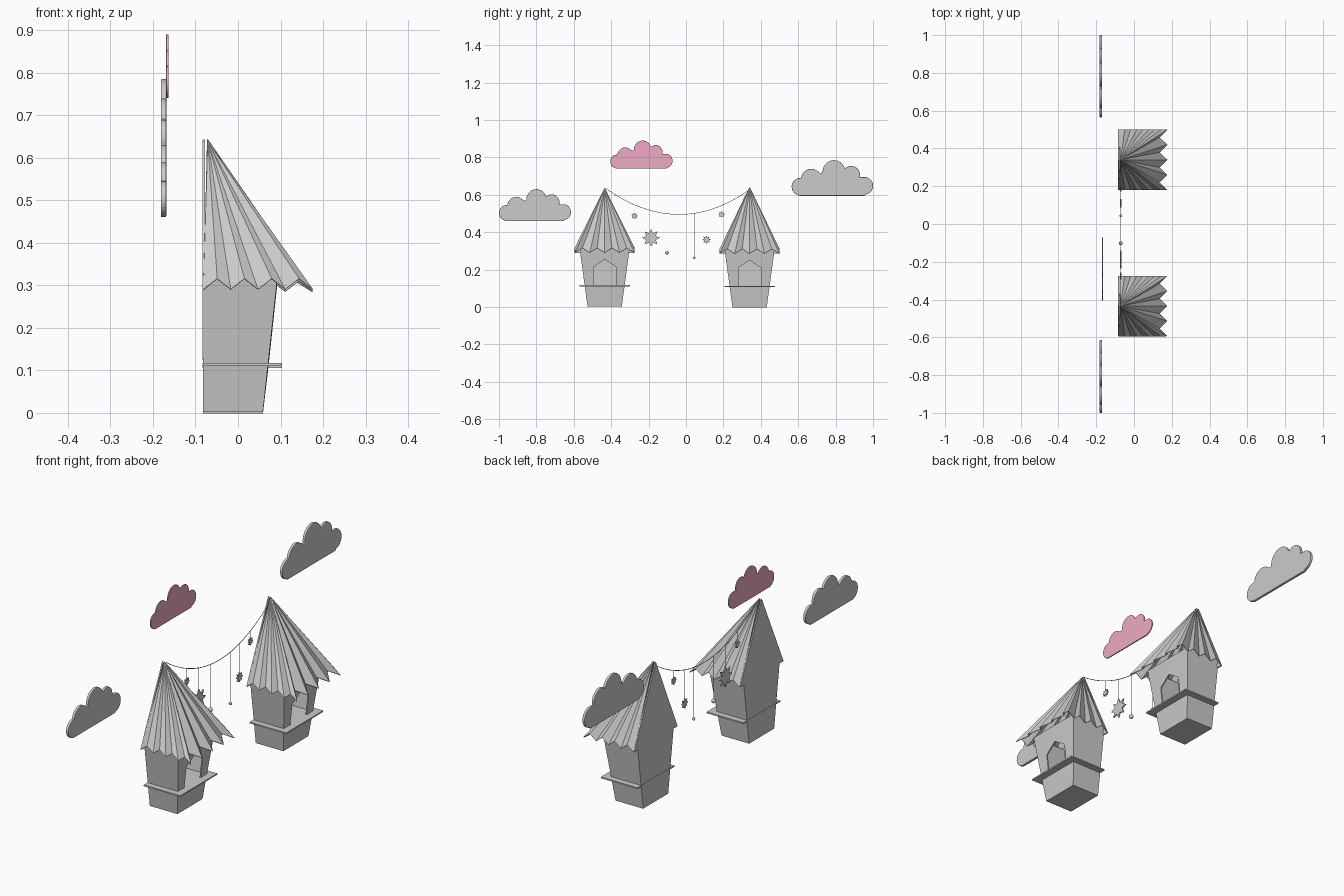
import bpy, bmesh, math
from mathutils import Vector

if "Cube" in bpy.data.objects:
    bpy.data.objects.remove(bpy.data.objects["Cube"])


def make(name, verts, faces, thick=0.0, color=None):
    me = bpy.data.meshes.new(name)
    me.from_pydata([tuple(v) for v in verts], [], faces)
    bm = bmesh.new()
    bm.from_mesh(me)
    bmesh.ops.remove_doubles(bm, verts=bm.verts, dist=1e-5)
    bmesh.ops.recalc_face_normals(bm, faces=bm.faces)
    bm.to_mesh(me)
    bm.free()
    ob = bpy.data.objects.new(name, me)
    bpy.context.collection.objects.link(ob)
    if thick:
        m = ob.modifiers.new("thickness", "SOLIDIFY")
        m.thickness, m.offset = thick, 0
    if color:
        mat = bpy.data.materials.new(name + "_colour")
        mat.diffuse_color = color
        mat.use_nodes = True
        mat.node_tree.nodes["Principled BSDF"].inputs["Base Color"].default_value = mat.diffuse_color
        me.materials.append(mat)
    return ob


def plate(name, outline, x0, x1, bevel=0.0, color=None):
    """Flat shape drawn in the y-z plane, extruded along x."""
    n = len(outline)
    verts = [(x, y, z) for x in (x0, x1) for y, z in outline]
    faces = [list(range(n)), list(range(2 * n - 1, n - 1, -1))]
    faces += [[i, (i + 1) % n, n + (i + 1) % n, n + i] for i in range(n)]
    ob = make(name, verts, faces, 0, color)
    if bevel:
        b = ob.modifiers.new("rounded", "BEVEL")
        b.width, b.segments, b.limit_method, b.angle_limit = bevel, 2, "ANGLE", math.radians(60)
    return ob


def box(name, lo, hi):
    v = [(x, y, z) for x in (lo[0], hi[0]) for y in (lo[1], hi[1]) for z in (lo[2], hi[2])]
    f = [(0, 1, 3, 2), (4, 6, 7, 5), (0, 4, 5, 1), (2, 3, 7, 6), (0, 2, 6, 4), (1, 5, 7, 3)]
    return make(name, v, f)


def wire(name, pts, r):
    cu = bpy.data.curves.new(name, "CURVE")
    cu.dimensions = "3D"
    cu.bevel_depth, cu.bevel_resolution, cu.use_fill_caps = r, 1, True
    sp = cu.splines.new("POLY")
    sp.points.add(len(pts) - 1)
    for p, c in zip(sp.points, pts):
        p.co = (*c, 1)
    ob = bpy.data.objects.new(name, cu)
    bpy.context.collection.objects.link(ob)


BACK = -0.081


def house(tag, cy, z0, apex_z):
    H = 0.325

    def front(y, z):
        return (0.057 + 0.107 * z, cy + y, z0 + z)

    def half(z):
        return 0.09 + 0.135 * z

    # tapered body with a house-shaped doorway
    door = [(-0.06, 0.11), (-0.06, 0.21), (0, 0.25), (0.06, 0.21), (0.06, 0.11)]
    a, b = half(0), half(H)
    v = [front(-a, 0), front(a, 0), front(b, H), front(-b, H)]
    v += [(BACK, cy - a, z0), (BACK, cy + a, z0), (BACK, cy + b, z0 + H), (BACK, cy - b, z0 + H)]
    v += [front(y, z) for y, z in door] + [front(0, H)]
    f = [(0, 1, 5, 4), (4, 5, 6, 7), (0, 4, 7, 3), (1, 2, 6, 5),
         (0, 8, 12, 1), (0, 3, 9, 8), (3, 13, 10, 9), (13, 2, 11, 10), (2, 1, 12, 11)]
    make("body_" + tag, v, f, 0.006)

    # shelf, also the inside floor
    box("shelf_" + tag, (-0.084, cy - 0.135, z0 + 0.106), (0.104, cy + 0.135, z0 + 0.112))

    # pleated roof: zigzag eave fanned to the apex
    e, n = 0.159, 8
    x0, x1 = BACK, 0.175
    low, high = z0 + 0.285, z0 + 0.31
    rim = []
    for i in range(n):
        rim.append((x0 + (x1 - x0) * i / n, cy - e, high if i % 2 else low))
    for i in range(n + 1):
        rim.append((0.135 if i % 2 else x1, cy - e + 2 * e * i / n, high if i % 2 else low))
    for i in range(n - 1, -1, -1):
        rim.append((x0 + (x1 - x0) * i / n, cy + e, high if i % 2 else low))
    apex = (-0.072, cy, apex_z)
    make("roof_" + tag, rim + [apex], [(i, i + 1, len(rim)) for i in range(len(rim) - 1)], 0.003)

    # flat triangular roof back
    plate("roof_back_" + tag, [(cy - e, low), (cy + e, low), (cy, apex_z)], -0.084, -0.078)


house("left", -0.435, 0.005, 0.638)
house("right", 0.34, 0.0, 0.643)

# sagging garland string
GX = -0.07


def sag(y):
    t = (y + 0.035) / (0.385 if y > -0.035 else 0.395)
    return 0.495 + 0.14 * abs(t) ** 2


wire("garland_string", [(GX, -0.43 + 0.77 * i / 32, sag(-0.43 + 0.77 * i / 32)) for i in range(33)], 0.0015)

# hanging stars and beads
for i, (y, z, r) in enumerate([(-0.275, 0.487, 0.018), (-0.187, 0.37, 0.048),
                               (0.11, 0.36, 0.023), (0.19, 0.495, 0.018)]):
    pts = []
    for k in range(16):
        q = r * (0.58 if k % 2 else 1)
        pts.append((y + q * math.sin(k * math.pi / 8), z + q * math.cos(k * math.pi / 8)))
    plate("star_%d" % (i + 1), pts, GX - 0.003, GX + 0.003)
    wire("star_thread_%d" % (i + 1), [(GX, y, sag(y)), (GX, y, z + r * 0.9)], 0.001)
for i, (y, z, r) in enumerate([(-0.102, 0.29, 0.01), (0.044, 0.263, 0.007)]):
    bpy.ops.mesh.primitive_uv_sphere_add(segments=16, ring_count=10, radius=r, location=(GX, y, z))
    bpy.context.object.name = "bead_%d" % (i + 1)
    bpy.ops.object.shade_smooth()
    wire("bead_thread_%d" % (i + 1), [(GX, y, sag(y)), (GX, y, z)], 0.001)

# clouds: outer envelope of overlapping lobes, cut flat underneath
LOBES = [(0.105, 0.11, 0.105), (0.24, 0.20, 0.125), (0.385, 0.14, 0.14),
         (0.52, 0.29, 0.14), (0.73, 0.25, 0.11), (0.893, 0.12, 0.107)]


def cloud_outline():
    c, out = Vector((0.5, 0.09)), []
    for i in range(200):
        t = 2 * math.pi * i / 200
        d = Vector((math.cos(t), math.sin(t)))
        best = 0.05
        for x, z, r in LOBES:
            m = Vector((x, z)) - c
            p = m.dot(d)
            s = r * r - (m.length_squared - p * p)
            if s > 0:
                best = max(best, p + math.sqrt(s))
        if d.y < 0:
            floor = -c.y / d.y
            best = floor if abs(d.x * floor) < 0.42 else min(best, floor)
        out.append(c + d * best)
    return out


SHAPE = cloud_outline()


def cloud(name, y0, y1, z0, z1, x, t, color=None):
    pts = [(y0 + (y1 - y0) * p.x, z0 + (z1 - z0) * p.y / 0.43) for p in SHAPE]
    plate(name, pts, x - t / 2, x + t / 2, t * 0.25, color)


cloud("cloud_left", -1.0, -0.615, 0.46, 0.63, -0.175, 0.013)
cloud("cloud_right", 0.565, 1.0, 0.595, 0.785, -0.175, 0.013)
cloud("cloud_pink", -0.405, -0.072, 0.74, 0.89, -0.166, 0.006, (0.85, 0.4, 0.55, 1))
